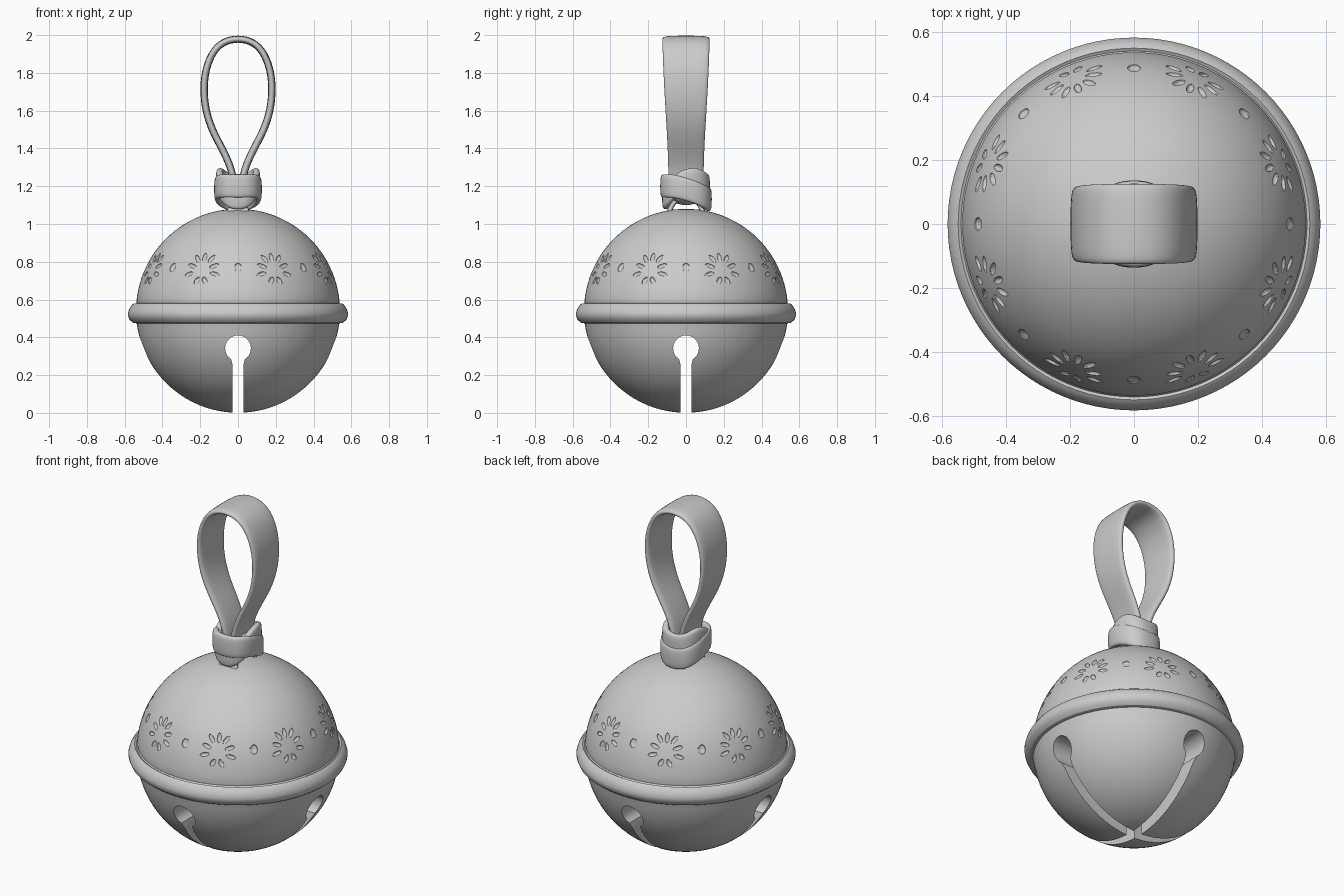
import bpy, bmesh
from math import sin, cos, pi, radians, sqrt, atan2
from mathutils import Vector, Matrix

if "Cube" in bpy.data.objects:
    bpy.data.objects.remove(bpy.data.objects["Cube"], do_unlink=True)

grey = bpy.data.materials.new("plain grey")
grey.use_nodes = True
grey.diffuse_color = (0.6, 0.6, 0.6, 1)
grey.node_tree.nodes["Principled BSDF"].inputs["Base Color"].default_value = (0.6, 0.6, 0.6, 1)

R = 0.54          # bell radius, also the height of its centre
INNER = 0.505     # radius of the hollow


def make(name, bm):
    bmesh.ops.recalc_face_normals(bm, faces=bm.faces[:])
    mesh = bpy.data.meshes.new(name)
    bm.to_mesh(mesh)
    bm.free()
    mesh.materials.append(grey)
    ob = bpy.data.objects.new(name, mesh)
    bpy.context.collection.objects.link(ob)
    return ob


def activate(ob):
    bpy.ops.object.select_all(action="DESELECT")
    ob.select_set(True)
    bpy.context.view_layer.objects.active = ob


def smooth(ob, angle=35):
    activate(ob)
    bpy.ops.object.shade_smooth_by_angle(angle=radians(angle))


def subdivide(ob, levels=2):
    activate(ob)
    mod = ob.modifiers.new("soften", "SUBSURF")
    mod.levels = mod.render_levels = levels
    bpy.ops.object.modifier_apply(modifier=mod.name)
    smooth(ob, 60)


def cut(ob, cutter):
    activate(ob)
    mod = ob.modifiers.new("cut", "BOOLEAN")
    mod.operation, mod.solver, mod.object = "DIFFERENCE", "EXACT", cutter
    bpy.ops.object.modifier_apply(modifier=mod.name)
    bpy.data.objects.remove(cutter, do_unlink=True)


def band(name, path, axis, widths, thick, closed=False):
    """Sweep a softly rounded strip along a path; axis is its width direction."""
    section = [(1, .5), (.8, 1), (-.8, 1), (-1, .5), (-1, -.5), (-.8, -1), (.8, -1), (1, -.5)]
    bm = bmesh.new()
    path, axis, n = [Vector(p) for p in path], Vector(axis), len(path)
    rings = []
    for i, p in enumerate(path):
        a = path[(i - 1) % n] if closed or i > 0 else p
        b = path[(i + 1) % n] if closed or i < n - 1 else p
        normal = (b - a).cross(axis).normalized()
        rings.append([bm.verts.new(p + axis * u * widths[i] + normal * v * thick) for u, v in section])
    for i in range(n if closed else n - 1):
        r, s = rings[i], rings[(i + 1) % n]
        for k in range(8):
            bm.faces.new((r[k], r[(k + 1) % 8], s[(k + 1) % 8], s[k]))
    if not closed:
        bm.faces.new(rings[0])
        bm.faces.new(rings[-1])
    ob = make(name, bm)
    subdivide(ob)
    return ob


# Hollow bell shell with a rounded rim
def arc(radius, start, end, steps):
    angles = [radians(start + (end - start) * i / steps) for i in range(steps + 1)]
    return [(radius * cos(a) if abs(cos(a)) > 1e-6 else 0, R + radius * sin(a)) for a in angles]


rim = [(.537, .474), (.555, .477), (.573, .492), (.582, .512), (.583, .528),
       (.576, .55), (.562, .572), (.55, .58), (.541, .575), (.536, .582)]
profile = arc(R, -90, -8, 22) + rim + arc(R, 6, 90, 24) + arc(INNER, 90, -90, 32)
bm = bmesh.new()
verts = [bm.verts.new((x, 0, z)) for x, z in profile]
edges = [bm.edges.new((a, b)) for a, b in zip(verts, verts[1:])]
bmesh.ops.spin(bm, geom=verts + edges, cent=(0, 0, 0), axis=(0, 0, 1), angle=2 * pi, steps=96)
bmesh.ops.remove_doubles(bm, verts=bm.verts[:], dist=1e-4)
bell = make("bell_shell", bm)


# Keyhole slots crossing underneath
def keyhole(turn):
    half, hole, mid = 0.028, 0.068, 0.342
    start = atan2(-sqrt(hole ** 2 - .036 ** 2), .036)
    sweep = pi - 2 * start
    outline = [(-half, .25), (-half, -.1), (half, -.1), (half, .25)]
    outline += [(hole * cos(start + sweep * i / 24), mid + hole * sin(start + sweep * i / 24)) for i in range(25)]
    bm = bmesh.new()
    face = bm.faces.new([bm.verts.new((x, -1, z)) for x, z in outline])
    ext = bmesh.ops.extrude_face_region(bm, geom=[face])["geom"]
    bmesh.ops.translate(bm, vec=(0, 2, 0), verts=[v for v in ext if isinstance(v, bmesh.types.BMVert)])
    bmesh.ops.rotate(bm, cent=(0, 0, 0), matrix=Matrix.Rotation(turn, 3, "Z"), verts=bm.verts[:])
    ob = make("slot_cutter", bm)
    ob.hide_render = True
    return ob


for turn in (0, pi / 2):
    cut(bell, keyhole(turn))


# Engraved flowers and dots around the upper half
def dent(bm, theta, u, v, length, width, lean):
    """Oval dent at offset (u, v) from the band's middle line; lean is from upright."""
    z = 0.22 + v
    lon = theta + u / 0.5
    flat = sqrt(R * R - z * z)
    out = Vector((flat * cos(lon), flat * sin(lon), z)) / R
    side = Vector((-sin(lon), cos(lon), 0))
    up = out.cross(side)
    along = up * cos(lean) + side * sin(lean)
    frame = Matrix((along.cross(out), along, out)).transposed().to_4x4()
    place = Matrix.Translation(Vector((0, 0, R)) + out * (R + .002)) @ frame
    bmesh.ops.create_uvsphere(bm, u_segments=10, v_segments=6, radius=1,
                              matrix=place @ Matrix.Diagonal((width, length, .012, 1)))


bm = bmesh.new()
for k in range(8):
    dent(bm, k * pi / 4, 0, .01, .028, .022, 0)
    theta = (k + .5) * pi / 4
    for deg in range(-105, 106, 35):
        a = radians(deg)
        reach = .068 if deg % 2 == 0 else .074
        dent(bm, theta, reach * sin(a), -.005 + reach * cos(a), .03, .012, a)
    for s in (-1, 1):
        dent(bm, theta, s * .022, -.06, .024, .014, s * 2.6)
petals = make("petal_cutter", bm)
petals.hide_render = True
cut(bell, petals)
smooth(bell, 30)

# Bail on top of the bell
half = [(-.098, 1.03), (-.086, 1.075), (-.072, 1.105), (-.04, 1.14)]
path = half + [(0, 1.15)] + [(-y, z) for y, z in reversed(half)]
band("top_bail", [(0, y, z) for y, z in path], (1, 0, 0),
     [.075, .055, .05, .05, .05, .05, .05, .055, .075], .014)

# Teardrop strap
half = [(.018, 1.12), (.02, 1.22), (.04, 1.31), (.09, 1.41), (.139, 1.5), (.171, 1.6), (.182, 1.7),
        (.176, 1.8), (.143, 1.9), (.085, 1.965)]
wide = [.09, .092, .095, .098, .103, .109, .115, .12, .124, .126]
path = half + [(0, 1.985)] + [(-x, z) for x, z in reversed(half)]
band("hanging_strap", [(x, 0, z) for x, z in path], (0, 1, 0),
     wide + [.126] + wide[::-1], .02)

# Crossed wraps and filling of the knot
for name, tilt, grow, height, ear in (("outer_wrap", -.3, 1.06, 1.175, .01), ("inner_wrap", .3, .97, 1.2, .03)):
    loop = []
    for i in range(20):
        a = 2 * pi * i / 20
        c, s = cos(a), sin(a)
        x = .102 * grow * abs(c) ** .75 * (1 if c > 0 else -1)
        y = .112 * grow * abs(s) ** .85 * (1 if s > 0 else -1)
        loop.append((x, y, height + tilt * y + ear * cos(2 * a)))
    band(name, loop, (0, 0, 1), [.062] * 20, .02, closed=True)

bm = bmesh.new()
bmesh.ops.create_uvsphere(bm, u_segments=24, v_segments=12, radius=1,
                          matrix=Matrix.Translation((0, 0, 1.175)) @ Matrix.Diagonal((.1, .11, .075, 1)))
smooth(make("knot_core", bm), 60)
